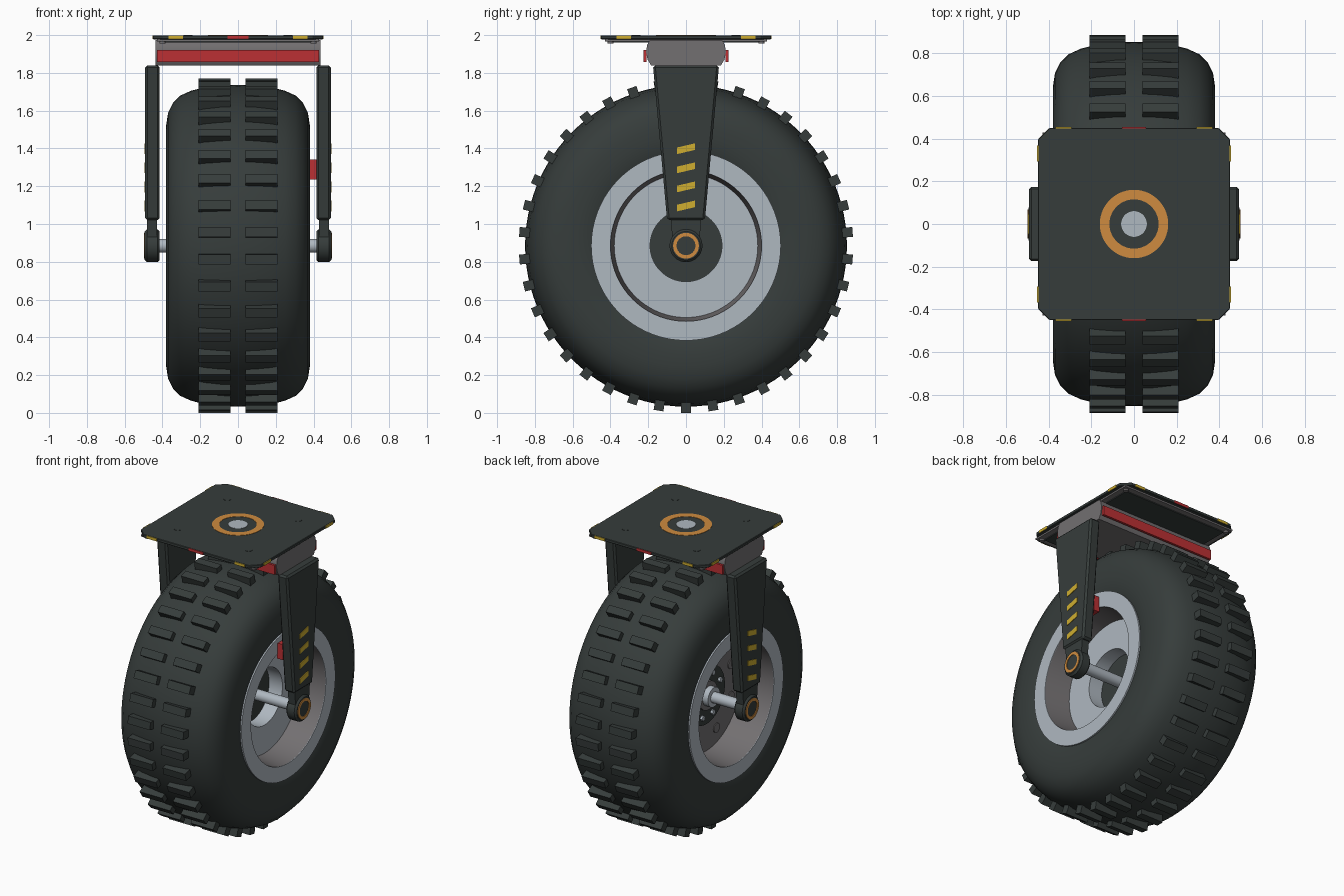
import bpy, bmesh, math
from mathutils import Matrix, Vector

if "Cube" in bpy.data.objects:
    bpy.data.objects.remove(bpy.data.objects["Cube"])

AXLE_Z = 0.885


def material(name, r, g, b):
    m = bpy.data.materials.new(name)
    m.use_nodes = True
    m.diffuse_color = (r, g, b, 1)
    m.node_tree.nodes["Principled BSDF"].inputs["Base Color"].default_value = (r, g, b, 1)
    return m


DARK = material("dark rubber", 0.037, 0.046, 0.044)
LIGHT = material("light metal", 0.43, 0.48, 0.53)
GREY = material("grey metal", 0.17, 0.16, 0.165)
ORANGE = material("orange", 0.62, 0.26, 0.05)
YELLOW = material("yellow", 0.62, 0.42, 0.03)
RED = material("red", 0.50, 0.03, 0.033)


def finish(name, bm, mat, bevel=0, smooth=False):
    bmesh.ops.recalc_face_normals(bm, faces=bm.faces)
    mesh = bpy.data.meshes.new(name)
    bm.to_mesh(mesh)
    bm.free()
    mesh.materials.append(mat)
    ob = bpy.data.objects.new(name, mesh)
    bpy.context.collection.objects.link(ob)
    if bevel:
        mod = ob.modifiers.new("Bevel", "BEVEL")
        mod.width, mod.segments = bevel, 1
    if smooth:
        bpy.ops.object.select_all(action="DESELECT")
        ob.select_set(True)
        bpy.context.view_layer.objects.active = ob
        bpy.ops.object.shade_smooth_by_angle(angle=math.radians(35))
    return ob


def add_box(bm, centre, size, turn=Matrix()):
    mat = turn @ Matrix.Translation(centre) @ Matrix.Diagonal((*size, 1))
    bmesh.ops.create_cube(bm, size=1, matrix=mat)


def box(name, centre, size, mat, bevel=0):
    bm = bmesh.new()
    add_box(bm, centre, size)
    return finish(name, bm, mat, bevel)


def prism(name, outline, start, end, mat, axis="x", bevel=0, smooth=False):
    """Extrude an outline along x (outline in y, z) or along z (outline in x, y)."""
    bm = bmesh.new()
    place = (lambda a, b, t: (t, a, b)) if axis == "x" else (lambda a, b, t: (a, b, t))
    rings = [[bm.verts.new(place(a, b, t)) for a, b in outline] for t in (start, end)]
    for ring in rings:
        bm.faces.new(ring)
    n = len(outline)
    for i in range(n):
        j = (i + 1) % n
        bm.faces.new((rings[0][i], rings[0][j], rings[1][j], rings[1][i]))
    return finish(name, bm, mat, bevel, smooth)


def lathe(name, profile, mat, axis="x", centre=(0, 0, AXLE_Z), segs=72):
    """Spin a closed profile of (distance along axis, radius)."""
    bm = bmesh.new()
    rings = []
    for s in range(segs):
        a = math.tau * s / segs
        c, d = math.cos(a), math.sin(a)
        ring = []
        for t, r in profile:
            p = (t, r * c, r * d) if axis == "x" else (r * c, r * d, t)
            ring.append(bm.verts.new(Vector(p) + Vector(centre)))
        rings.append(ring)
    n = len(profile)
    for s in range(segs):
        one, two = rings[s], rings[(s + 1) % segs]
        for i in range(n):
            j = (i + 1) % n
            bm.faces.new((one[i], one[j], two[j], two[i]))
    bmesh.ops.remove_doubles(bm, verts=bm.verts, dist=1e-5)
    return finish(name, bm, mat, smooth=True)


def ring(name, t0, t1, r0, r1, mat, **kw):
    return lathe(name, [(t0, r0), (t0, r1), (t1, r1), (t1, r0)], mat, **kw)


def disc(name, t0, t1, r, mat, **kw):
    return ring(name, t0, t1, 0, r, mat, **kw)


# Tyre with rounded shoulders
half = [(0.36, 0.48), (0.375, 0.52), (0.38, 0.58), (0.38, 0.64), (0.37, 0.705),
        (0.345, 0.755), (0.305, 0.795), (0.25, 0.82), (0.18, 0.838), (0.09, 0.849)]
lathe("tyre", half + [(0, 0.852)] + [(-x, r) for x, r in reversed(half)], DARK, segs=96)

# Two rows of tread blocks
bm = bmesh.new()
TREADS = 38
for k in range(TREADS):
    turn = Matrix.Translation((0, 0, AXLE_Z)) @ Matrix.Rotation(math.tau * k / TREADS, 4, "X")
    for side in (-1, 1):
        add_box(bm, (side * 0.124, 0, 0.842), (0.168, 0.052, 0.086), turn)
finish("tread_blocks", bm, DARK)

# Rim: flanges, barrels and the dished faces
for side, label, depth in ((1, "left", 0.2), (-1, "right", 0.15)):
    ring(label + "_rim_flange", side * 0.35, side * 0.378, 0.40, 0.502, LIGHT)
    lathe(label + "_rim_barrel", [(side * 0.374, 0.40), (side * depth, 0.38),
          (side * depth, 0.46), (side * 0.36, 0.46)], GREY)
ring("left_rim_face", 0.1, 0.2, 0.19, 0.42, LIGHT)
ring("right_rim_face", -0.15, -0.1, 0.19, 0.42, GREY)
disc("left_hub_disc", 0.02, 0.1, 0.2, DARK)
disc("right_hub_disc", -0.155, -0.02, 0.195, DARK)
disc("hub_collar", -0.21, -0.15, 0.065, LIGHT)
ring("hub_collar_flange", -0.17, -0.15, 0.05, 0.095, GREY)
for k in range(8):
    a = math.tau * (k + 0.5) / 8
    disc("hub_bolt", -0.172, -0.15, 0.017, LIGHT, segs=6,
         centre=(0, 0.145 * math.cos(a), AXLE_Z + 0.145 * math.sin(a)))
    disc("rim_boss", -0.156, -0.14, 0.032, GREY, segs=20,
         centre=(0, 0.285 * math.cos(a), AXLE_Z + 0.285 * math.sin(a)))
disc("axle", -0.47, 0.47, 0.036, LIGHT, segs=32)

# Fork legs with axle bosses and slanted warning stripes
for side, label in ((1, "left"), (-1, "right")):
    prism(label + "_fork_leg", [(-0.175, 1.84), (-0.1, 1.02), (0.1, 1.02), (0.175, 1.84)],
          side * 0.415, side * 0.492, DARK, bevel=0.012)
    prism(label + "_fork_neck", [(-0.082, 1.04), (-0.07, 0.9), (0.07, 0.9), (0.082, 1.04)],
          side * 0.43, side * 0.482, DARK)
    lathe(label + "_axle_boss", [(side * 0.415, 0), (side * 0.415, 0.075), (side * 0.427, 0.087),
          (side * 0.482, 0.087), (side * 0.494, 0.075), (side * 0.494, 0)], DARK, segs=40)
    ring(label + "_boss_ring", side * 0.485, side * 0.498, 0.05, 0.068, ORANGE, segs=40)
    for k in range(4):
        z = 1.094 + 0.101 * k
        prism(label + "_stripe", [(-0.047, z - 0.027), (0.047, z - 0.005),
              (0.047, z + 0.03), (-0.047, z + 0.008)], side * 0.49, side * 0.496, YELLOW)
box("brake_block", (0.395, 0, 1.288), (0.042, 0.23, 0.105), RED)

# Crown beam joining the legs, with a red bar front and back
crown = [(-0.185, 1.84), (-0.203, 1.87), (-0.212, 1.91), (-0.205, 1.95), (-0.19, 1.975)]
prism("crown_beam", crown + [(-y, z) for y, z in reversed(crown)], -0.437, 0.437, GREY,
      smooth=True)
for side in (-1, 1):
    box("red_bar", (0, side * 0.216, 1.89), (0.86, 0.016, 0.064), RED)

# Mounting plate with clipped corners
h, c = 0.45, 0.055
octagon = [(h, h - c), (h - c, h), (c - h, h), (-h, h - c),
           (-h, c - h), (c - h, -h), (h - c, -h), (h, c - h)]
prism("mounting_plate", octagon, 1.978, 1.998, DARK, axis="z", bevel=0.003)
box("under_frame", (0, 0, 1.973), (0.856, 0.856, 0.012), GREY)
box("under_panel", (0, 0, 1.968), (0.78, 0.78, 0.014), DARK)

# Swivel bearing and bolts seen in the plate
top = dict(axis="z", centre=(0, 0, 0))
ring("swivel_ring", 1.99, 2.0, 0.115, 0.16, ORANGE, **top)
disc("swivel_pin", 1.99, 2.0, 0.06, LIGHT, **top)
for x in (-0.265, 0.265):
    for y in (-0.265, 0.265):
        disc("plate_bolt", 1.99, 2.0, 0.023, DARK, axis="z", centre=(x, y, 0), segs=20)
for x in (-0.4, 0.4):
    for y in (-0.4, 0.4):
        disc("corner_bolt", 1.955, 1.975, 0.016, GREY, axis="z", centre=(x, y, 0), segs=12)

# Coloured markers along the plate edges
for side in (-1, 1):
    for along in (-0.33, 0.33):
        box("edge_marker", (along, side * h, 1.988), (0.075, 0.006, 0.018), YELLOW)
        box("edge_marker", (side * h, along, 1.988), (0.006, 0.075, 0.018), YELLOW)
    box("centre_marker", (0, side * h, 1.988), (0.11, 0.006, 0.018), RED)
